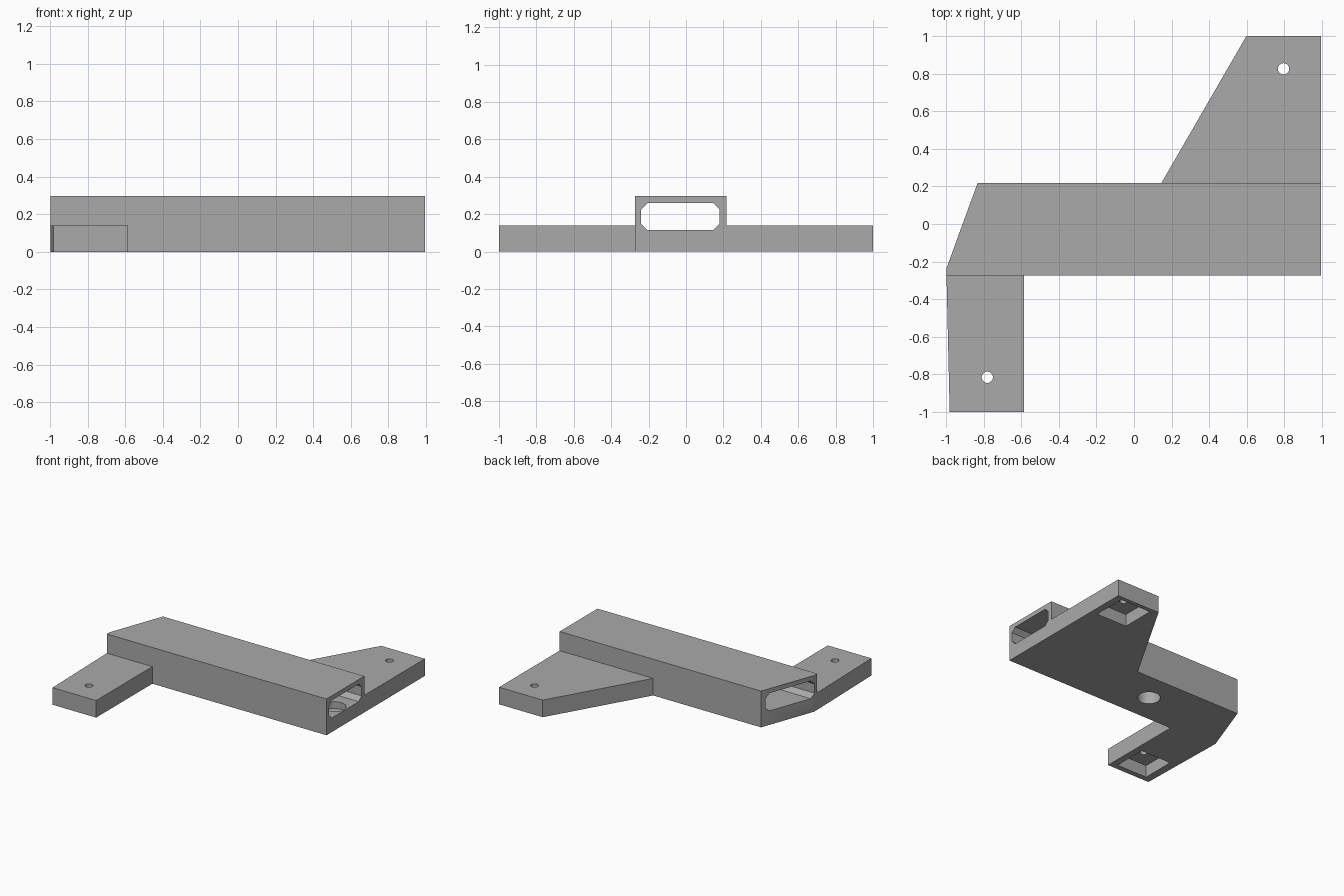
import bpy, bmesh, math
from mathutils import Vector

if "Cube" in bpy.data.objects:
    bpy.data.objects.remove(bpy.data.objects["Cube"])

grey = bpy.data.materials.new("grey_plastic")
grey.diffuse_color = (0.4, 0.4, 0.4, 1)
grey.use_nodes = True
grey.node_tree.nodes["Principled BSDF"].inputs["Base Color"].default_value = grey.diffuse_color


def prism(name, points, direction):
    """Extrude a closed outline of 3D points along a direction."""
    bm = bmesh.new()
    face = bm.faces.new([bm.verts.new(p) for p in points])
    new = bmesh.ops.extrude_face_region(bm, geom=[face])["geom"]
    bmesh.ops.translate(bm, vec=Vector(direction),
                        verts=[v for v in new if isinstance(v, bmesh.types.BMVert)])
    bmesh.ops.recalc_face_normals(bm, faces=bm.faces)
    mesh = bpy.data.meshes.new(name)
    bm.to_mesh(mesh)
    bm.free()
    mesh.materials.append(grey)
    obj = bpy.data.objects.new(name, mesh)
    bpy.context.collection.objects.link(obj)
    return obj


def slab(name, outline, z0, z1):
    return prism(name, [(x, y, z0) for x, y in outline], (0, 0, z1 - z0))


def circle(cx, cy, r, n=48):
    return [(cx + r * math.cos(2 * math.pi * i / n),
             cy + r * math.sin(2 * math.pi * i / n)) for i in range(n)]


def square(cx, cy, h):
    return [(cx - h, cy - h), (cx + h, cy - h), (cx + h, cy + h), (cx - h, cy + h)]


def combine(target, tool, operation):
    """Apply a boolean and discard the tool object."""
    mod = target.modifiers.new("combine", "BOOLEAN")
    mod.operation, mod.object, mod.solver = operation, tool, "EXACT"
    bpy.context.view_layer.objects.active = target
    bpy.ops.object.modifier_apply(modifier=mod.name)
    bpy.data.objects.remove(tool)


L, R = -0.997, 0.993          # left and right ends
F, B = -0.273, 0.217          # front and back of the beam

# Tall beam with a slanted left end
bracket = slab("mounting_bracket",
               [(L, F), (R, F), (R, B), (-0.832, B), (L, -0.235)], 0, 0.297)

# Low mounting tabs, slightly embedded in the beam walls
front_tab = slab("front_tab", [(-0.98, -1), (-0.585, -1), (-0.585, F + 0.02),
                               (L, F + 0.02), (L, F)], 0, 0.14)
rear_tab = slab("rear_tab", [(0.145, B), (0.145, B - 0.02), (R, B - 0.02),
                             (R, 1), (0.598, 1)], 0, 0.14)
for tab in (front_tab, rear_tab):
    combine(bracket, tab, "UNION")

# Chamfered channel running the length of the beam
y0, y1, z0, z1, c = -0.24, 0.18, 0.115, 0.26, 0.035
profile = [(y0 + c, z0), (y1 - c, z0), (y1, z0 + c), (y1, z1 - c),
           (y1 - c, z1), (y0 + c, z1), (y0, z1 - c), (y0, z0 + c)]
combine(bracket, prism("channel", [(-1.2, y, z) for y, z in profile], (2.4, 0, 0)),
        "DIFFERENCE")

# Hole through the channel floor, and a blind recess near the open end
combine(bracket, slab("floor_hole", circle(-0.17, -0.03, 0.087), -0.1, 0.15), "DIFFERENCE")
combine(bracket, slab("end_recess", circle(0.895, -0.03, 0.087), 0.06, 0.15), "DIFFERENCE")

# Screw holes with square pockets underneath
for x, y in ((-0.78, -0.815), (0.795, 0.825)):
    combine(bracket, slab("pocket", square(x, y, 0.14), -0.1, 0.1), "DIFFERENCE")
    combine(bracket, slab("screw_hole", circle(x, y, 0.03, 32), -0.1, 0.2), "DIFFERENCE")

# Keep flat faces crisp while the round holes look smooth
bpy.ops.object.select_all(action="DESELECT")
bracket.select_set(True)
bpy.context.view_layer.objects.active = bracket
bpy.ops.object.shade_smooth_by_angle(angle=math.radians(30))
